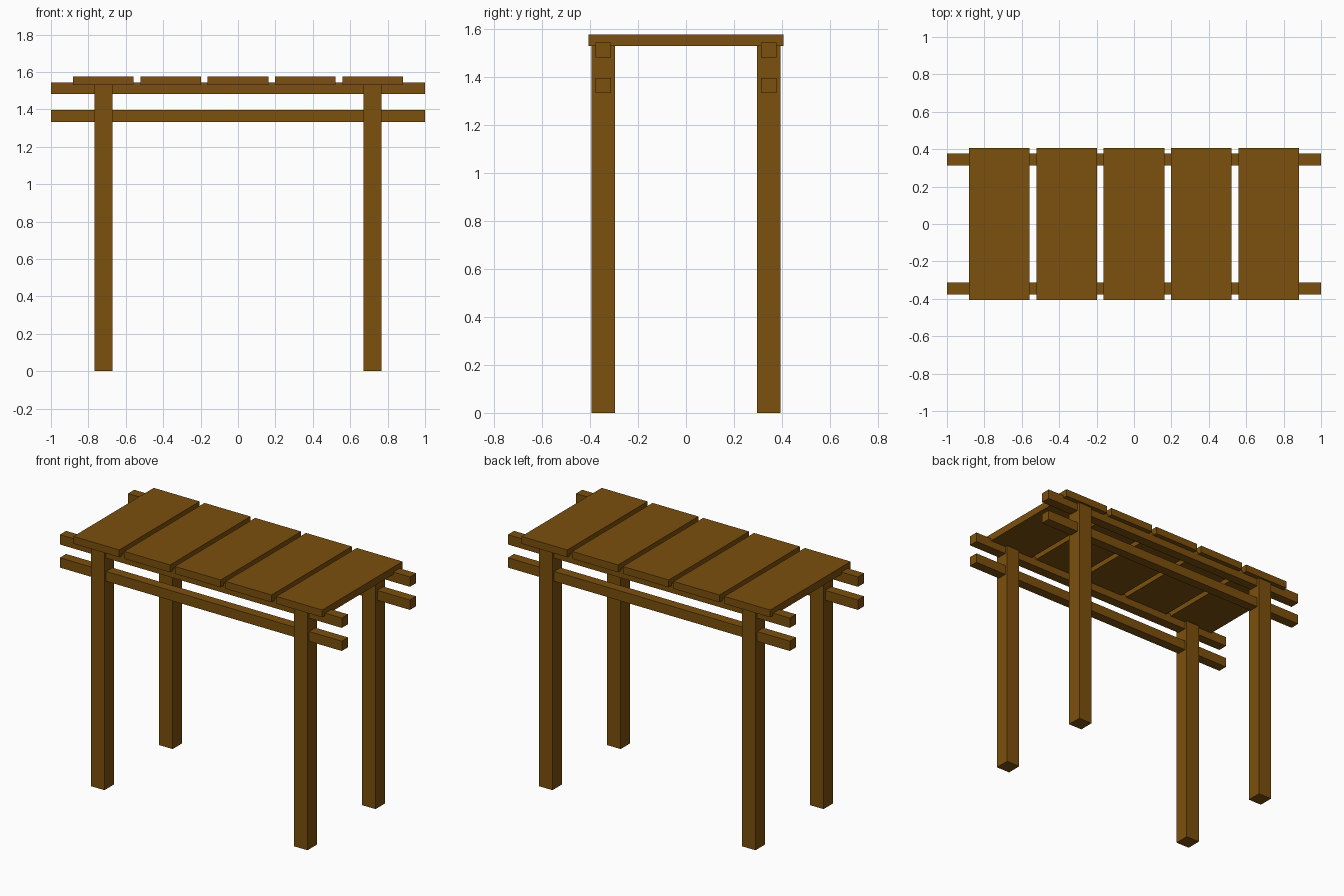
import bpy

if "Cube" in bpy.data.objects:
    bpy.data.objects.remove(bpy.data.objects["Cube"])

wood = bpy.data.materials.new("brown_wood")
wood.diffuse_color = (0.20, 0.08, 0.004, 1)
wood.use_nodes = True
wood.node_tree.nodes["Principled BSDF"].inputs["Base Color"].default_value = wood.diffuse_color


def box(name, x, y, z, sx, sy, sz):
    """Box centred on (x, y) with its underside at z."""
    bpy.ops.mesh.primitive_cube_add(size=1, location=(x, y, z + sz / 2))
    ob = bpy.context.object
    ob.name = name
    ob.scale = (sx, sy, sz)
    bpy.ops.object.transform_apply(location=False, rotation=False, scale=True)
    ob.data.materials.append(wood)
    return ob


for side, sy in (("front", -1), ("back", 1)):
    y = sy * 0.345
    # Upright posts
    for end, sx in (("left", -1), ("right", 1)):
        box(f"{side}_{end}_post", sx * 0.72, y, 0, 0.097, 0.097, 1.53)
    # Long rails running through the posts
    box(f"{side}_lower_rail", 0, y, 1.333, 2.0, 0.063, 0.063)
    box(f"{side}_upper_rail", 0, y, 1.481, 2.0, 0.063, 0.063)

# Roof boards laid across the rails
for i in range(5):
    box(f"roof_board_{i + 1}", (i - 2) * 0.36, 0, 1.529, 0.325, 0.814, 0.047)
